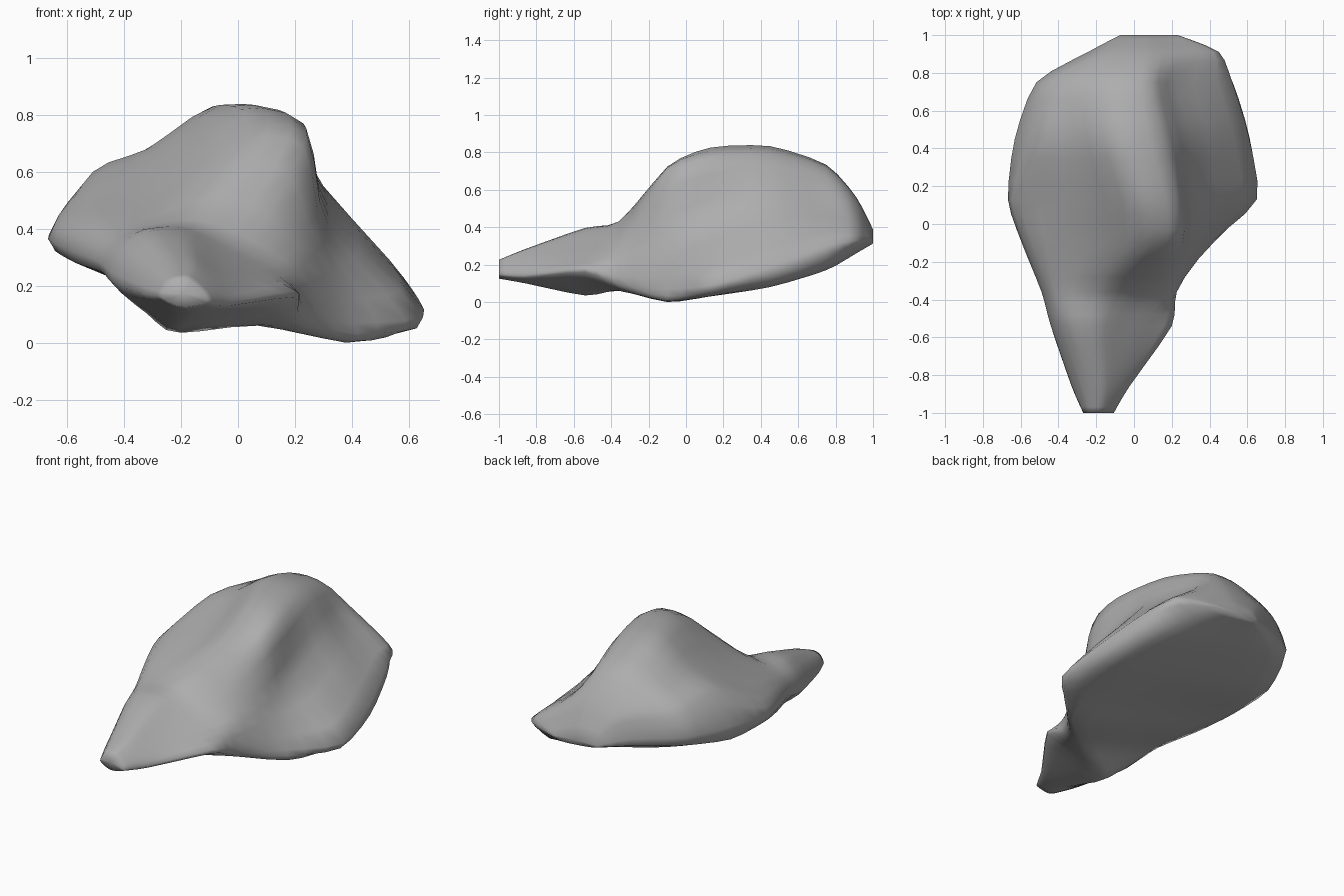
import bpy
import bmesh
from mathutils import Vector

cube = bpy.data.objects.get("Cube")
if cube:
    bpy.data.objects.remove(cube, do_unlink=True)

# Slices through the boulder, front to back: depth, then the outline as x, z pairs
# (right edge, right shoulder, saddle, crest, cliff top, cliff foot, left edge, belly)
SLICES = [
    (-.86, -.33, .17, -.29, .25, -.23, .28, -.16, .28, -.1, .24, -.04, .18, -.03, .13, -.16, .1),
    (-.54, -.44, .21, -.41, .32, -.32, .39, -.19, .39, -.06, .32, .11, .23, .2, .16, -.2, .035),
    (-.36, -.48, .25, -.45, .36, -.33, .41, -.14, .43, .05, .36, .2, .25, .22, .09, .07, .06),
    (-.1, -.57, .28, -.54, .42, -.27, .52, .03, .71, .23, .69, .3, .35, .41, .07, .38, 0),
    (.13, -.64, .32, -.6, .46, -.25, .62, .01, .82, .23, .77, .32, .44, .65, .09, .46, .03),
    (.45, -.63, .33, -.51, .6, -.32, .68, -.09, .83, .15, .79, .3, .55, .61, .19, .51, .08),
    (.75, -.5, .37, -.46, .55, -.33, .64, -.1, .73, .09, .71, .22, .54, .52, .3, .43, .17),
    (.91, -.24, .36, -.2, .5, -.14, .54, -.03, .56, .1, .55, .3, .44, .45, .33, .3, .26),
]
STEPS = 3
TENSION = 0.36


def make_ring(depth, *flat):
    """Turn one slice into points, adding a point under the broad underside."""
    ring = [Vector((x, depth, z)) for x, z in zip(flat[::2], flat[1::2])]
    under = (ring[0] + ring[-1]) / 2
    under.z -= 0.02
    return ring + [under]


def draw_in(ring, centre, wide, tall):
    """A smaller copy of a slice, for a blunt rounded end."""
    return [Vector((centre.x + (p.x - centre.x) * wide, centre.y,
                    centre.z + (p.z - centre.z) * tall)) for p in ring]


def blend(before, start, end, after, t):
    """Smooth curve between two neighbouring points."""
    pull_in = (end - before) * TENSION
    pull_out = (after - start) * TENSION
    t2, t3 = t * t, t * t * t
    return (start * (2 * t3 - 3 * t2 + 1) + pull_in * (t3 - 2 * t2 + t)
            + end * (3 * t2 - 2 * t3) + pull_out * (t3 - t2))


def refine(points, closed):
    """Insert rounded in-between points along a row."""
    count = len(points)
    spans = count if closed else count - 1

    def pick(i):
        return points[i % count] if closed else points[max(0, min(count - 1, i))]

    result = []
    for i in range(spans):
        for step in range(STEPS):
            result.append(blend(pick(i - 1), pick(i), pick(i + 1), pick(i + 2), step / STEPS))
    return result if closed else result + [points[-1]]


# Slices, with the snout and the back end drawn in from their neighbours
rings = [make_ring(*row) for row in SLICES]
snout = draw_in(rings[0], Vector((-0.2, -1, 0.155)), 0.53, 0.55)
back = draw_in(rings[-1], Vector((0.06, 1, 0.33)), 0.44, 0.25)
rings = [snout] + rings + [back]

# Round the rows lengthwise, then around each slice
lengthwise = [refine(row, False) for row in zip(*rings)]
grid = [refine(list(ring), True) for ring in zip(*lengthwise)]

# Skin the slices and close both ends
bm = bmesh.new()
loops = [[bm.verts.new(p) for p in ring] for ring in grid]
around = len(loops[0])
for near, far in zip(loops, loops[1:]):
    for i in range(around):
        j = (i + 1) % around
        bm.faces.new((near[i], near[j], far[j], far[i]))
for ring in (loops[0], loops[-1]):
    cap = bm.faces.new(ring)
    bmesh.ops.poke(bm, faces=[cap])
bmesh.ops.recalc_face_normals(bm, faces=bm.faces)

mesh = bpy.data.meshes.new("boulder")
bm.to_mesh(mesh)
bm.free()
boulder = bpy.data.objects.new("boulder", mesh)
bpy.context.collection.objects.link(boulder)

# Stone
colour = (0.42, 0.42, 0.42, 1)
stone = bpy.data.materials.new("grey stone")
stone.use_nodes = True
stone.diffuse_color = colour
stone.node_tree.nodes["Principled BSDF"].inputs["Base Color"].default_value = colour
mesh.materials.append(stone)

# Soft shading all over
mesh.shade_smooth()
